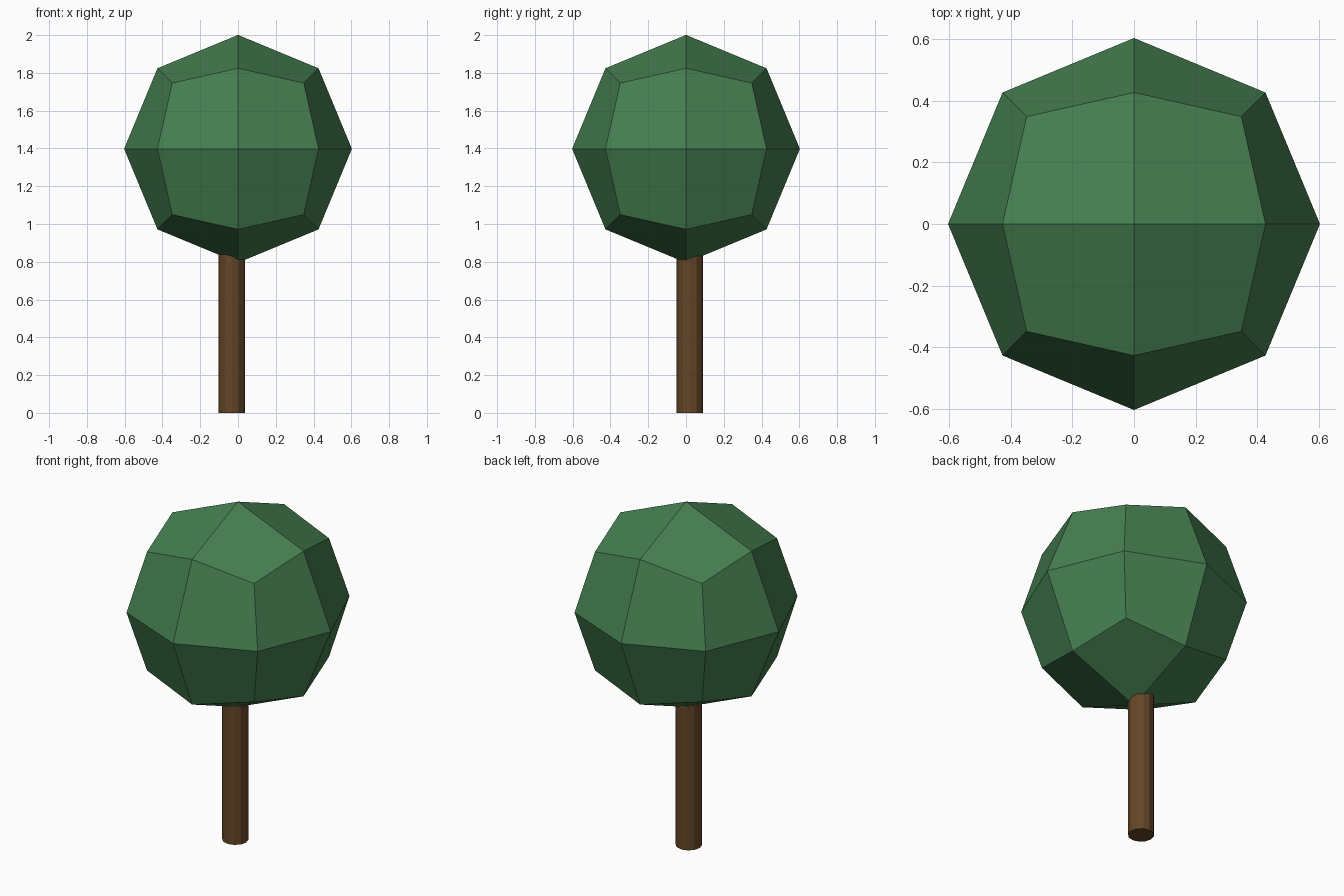
import bpy, bmesh

if "Cube" in bpy.data.objects:
    bpy.data.objects.remove(bpy.data.objects["Cube"])

RADIUS, CENTRE_Z = 0.603, 1.398


def finish(bm, name, color):
    mesh = bpy.data.meshes.new(name)
    bmesh.ops.recalc_face_normals(bm, faces=bm.faces)
    bm.to_mesh(mesh)
    bm.free()
    obj = bpy.data.objects.new(name, mesh)
    bpy.context.collection.objects.link(obj)
    mat = bpy.data.materials.new(name + "_colour")
    mat.diffuse_color = color
    mat.use_nodes = True
    mat.node_tree.nodes["Principled BSDF"].inputs["Base Color"].default_value = mat.diffuse_color
    mesh.materials.append(mat)
    return obj


# Crown: cube cut once per edge, then pushed out to a sphere
bm = bmesh.new()
bmesh.ops.create_cube(bm, size=2)
bmesh.ops.subdivide_edges(bm, edges=bm.edges[:], cuts=1, use_grid_fill=True)
for v in bm.verts:
    v.co = v.co.normalized() * RADIUS
crown = finish(bm, "crown", (0.06, 0.21, 0.08, 1))
crown.location.z = CENTRE_Z

# Trunk: slightly off-centre post running up into the crown
bm = bmesh.new()
bmesh.ops.create_cone(bm, cap_ends=True, segments=12, radius1=0.07, radius2=0.07, depth=1.0)
trunk = finish(bm, "trunk", (0.13, 0.06, 0.02, 1))
trunk.location = (-0.032, 0.02, 0.5)
